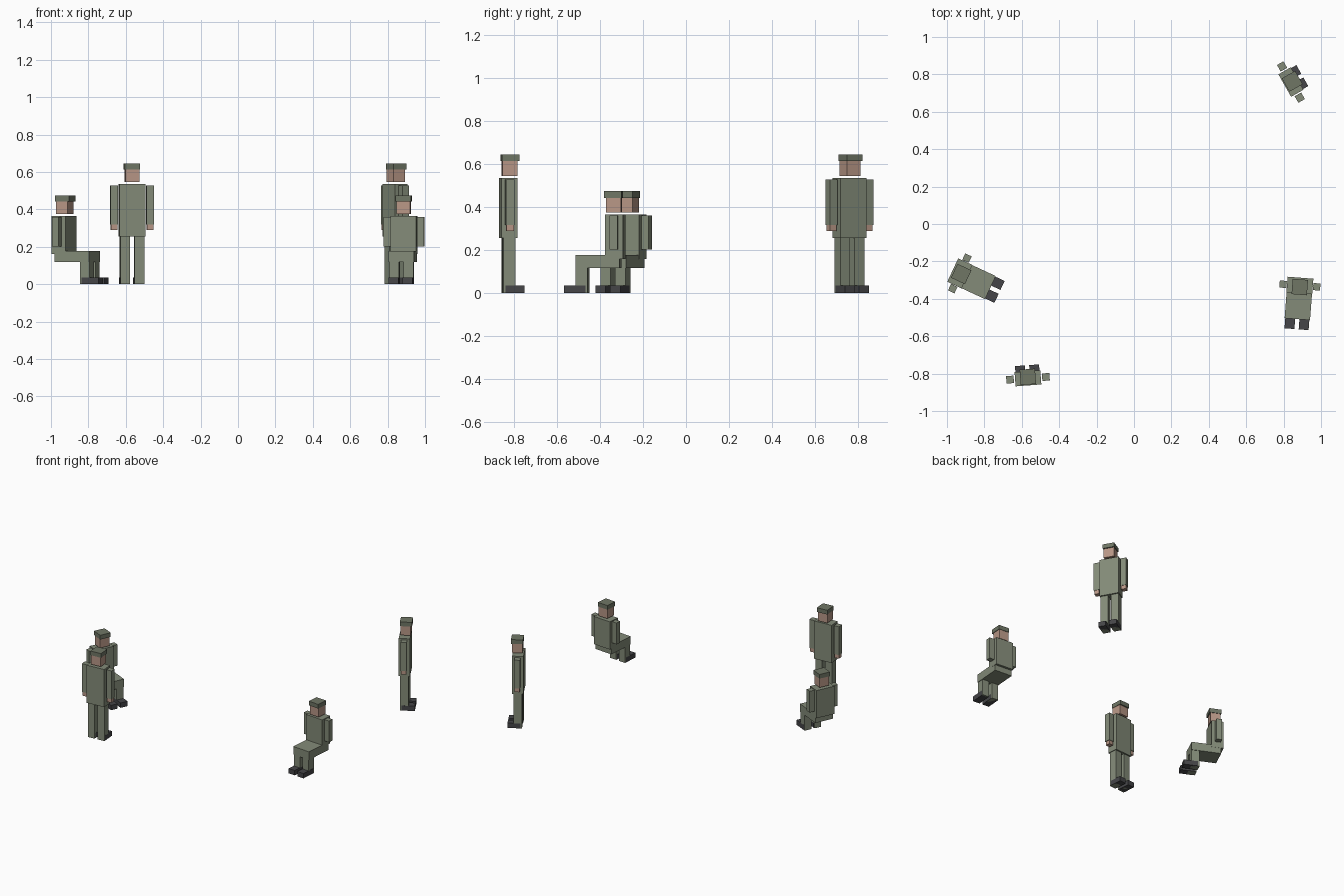
import bpy, math
from mathutils import Matrix, Vector

if "Cube" in bpy.data.objects:
    bpy.data.objects.remove(bpy.data.objects["Cube"])


def material(name, rgb):
    m = bpy.data.materials.new(name)
    m.diffuse_color = (*rgb, 1)
    m.use_nodes = True
    m.node_tree.nodes["Principled BSDF"].inputs["Base Color"].default_value = m.diffuse_color
    return m


CLOTH = material("cloth", (0.23, 0.26, 0.19))
CAP = material("cap_cloth", (0.16, 0.18, 0.13))
SKIN = material("skin", (0.48, 0.31, 0.24))
LEATHER = material("leather", (0.06, 0.06, 0.065))


def box(name, frame, x, y, z, mat):
    """Box spanning the (min, max) ranges in the figure's own frame (+y is forward)."""
    bpy.ops.mesh.primitive_cube_add(size=1)
    ob = bpy.context.object
    ob.name = name
    size = [r[1] - r[0] for r in (x, y, z)]
    mid = Vector([(r[0] + r[1]) / 2 for r in (x, y, z)])
    ob.data.transform(Matrix.Translation(mid) @ Matrix.Diagonal((*size, 1)))
    ob.matrix_world = frame
    ob.data.materials.append(mat)


def around(c, half):
    return (c - half, c + half)


def figure(label, px, py, angle, seated):
    frame = Matrix.Translation((px, py, 0)) @ Matrix.Rotation(math.radians(angle), 4, 'Z')
    top = 0.365 if seated else 0.535

    # head floats just above the collar, with a flat cap
    box(label + "_head", frame, around(0, 0.037), around(0.005, 0.035), (top + 0.01, top + 0.078), SKIN)
    box(label + "_cap", frame, around(0, 0.041), around(0.008, 0.041), (top + 0.078, top + 0.109), CAP)

    # torso, and lap when seated
    depth = 0.042 if seated else 0.038
    box(label + "_torso", frame, around(0, 0.069), around(0, depth), (0.16 if seated else 0.256, top), CLOTH)
    if seated:
        box(label + "_lap", frame, around(0, 0.068), (-0.025, 0.18), (0.118, 0.178), CLOTH)

    for side, s in (("left", -1), ("right", 1)):
        name = label + "_" + side
        # arms
        if seated:
            box(name + "_arm", frame, around(s * 0.09, 0.019), around(0, 0.019), (0.202, 0.36), CLOTH)
        else:
            box(name + "_arm", frame, around(s * 0.096, 0.02), around(0, 0.02), (0.318, 0.528), CLOTH)
            box(name + "_hand", frame, around(s * 0.096, 0.017), around(0, 0.017), (0.29, 0.318), SKIN)
        # legs and shoes
        leg_y = 0.152 if seated else 0
        leg_top = 0.118 if seated else 0.256
        box(name + "_leg", frame, around(s * 0.038, 0.026), around(leg_y, 0.028), (0.0, leg_top), CLOTH)
        box(name + "_shoe", frame, around(s * 0.038, 0.0265), (leg_y - 0.018, leg_y + 0.07 + 0.012 * seated),
            (0.0, 0.036), LEATHER)


figure("standing_front", -0.567, -0.825, 4.2, False)
figure("standing_back", 0.839, 0.759, -60.5, False)
figure("seated_right", 0.887, -0.329, 175.6, True)
figure("seated_left", -0.931, -0.264, 245, True)
